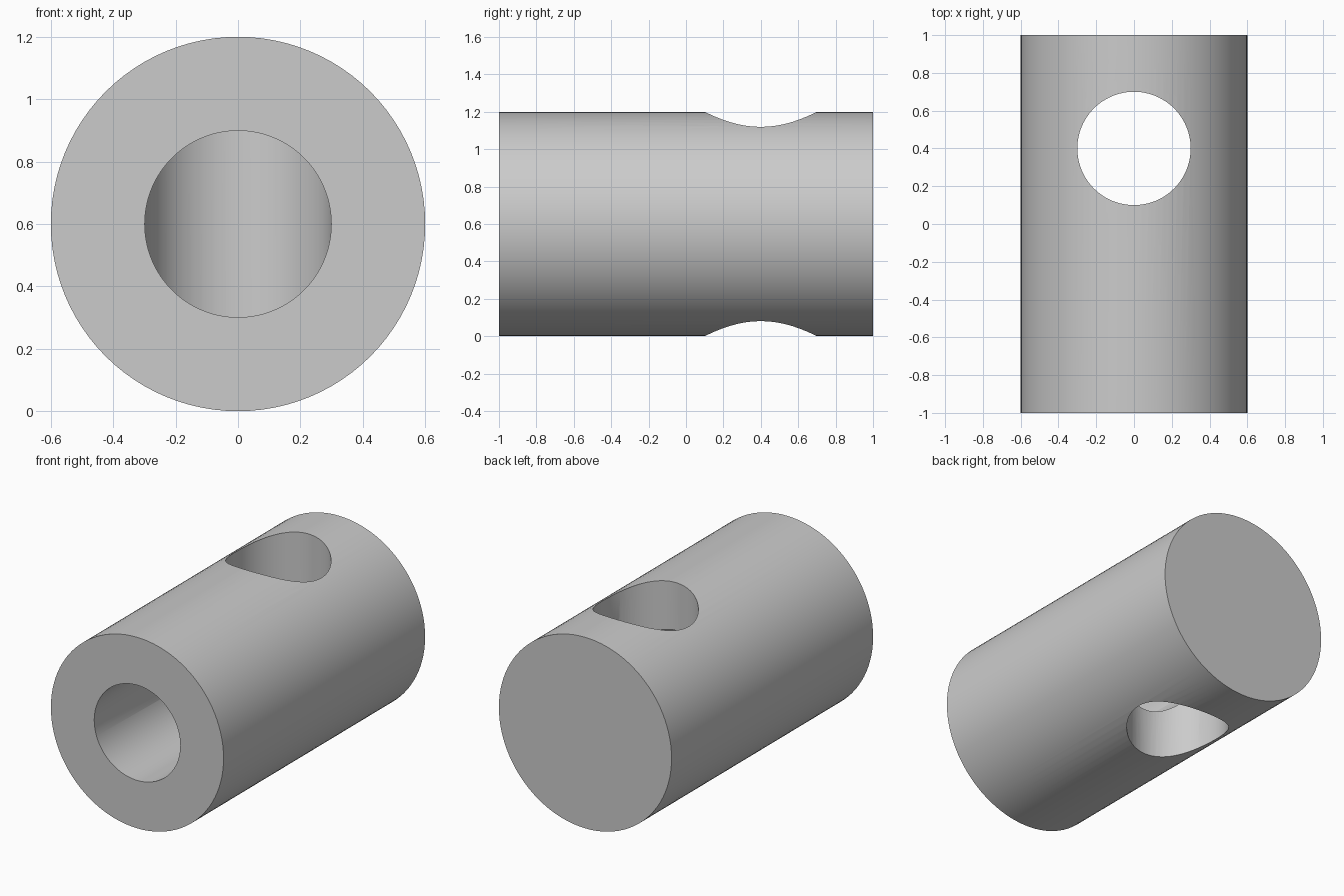
import bpy
from math import radians

RADIUS, BORE, CROSS_Y = 0.6, 0.3, 0.4
SIDES = 96

cube = bpy.data.objects.get("Cube")
if cube:
    bpy.data.objects.remove(cube, do_unlink=True)

# One grey metal colour
metal = bpy.data.materials.new("grey metal")
metal.use_nodes = True
grey = (0.6, 0.6, 0.6, 1)
metal.diffuse_color = grey
metal.node_tree.nodes["Principled BSDF"].inputs["Base Color"].default_value = grey


def cylinder(name, radius, length, location, along_y=False):
    bpy.ops.mesh.primitive_cylinder_add(
        vertices=SIDES, radius=radius, depth=length, location=location,
        rotation=(radians(90) if along_y else 0, 0, 0))
    obj = bpy.context.object
    obj.name = name
    obj.data.materials.append(metal)
    return obj


def cut(target, cutter):
    cutter.hide_render = True
    mod = target.modifiers.new("cut", 'BOOLEAN')
    mod.operation = 'DIFFERENCE'
    mod.solver = 'EXACT'
    mod.object = cutter
    bpy.context.view_layer.objects.active = target
    bpy.ops.object.modifier_apply(modifier=mod.name)
    bpy.data.objects.remove(cutter, do_unlink=True)


# Solid body lying along y
body = cylinder("barrel_body", RADIUS, 2, (0, 0, RADIUS), True)

# Vertical hole right through the body
cut(body, cylinder("cross_hole_cutter", BORE, 2, (0, CROSS_Y, RADIUS)))

# Bore from the front face, ending inside the cross hole;
# a hair narrower so its end lies wholly in the opening
start = -1.2
cut(body, cylinder("bore_cutter", BORE - 0.001, CROSS_Y - start,
                   (0, (CROSS_Y + start) / 2, RADIUS), True))

# Smooth walls with crisp rims
bpy.ops.object.select_all(action='DESELECT')
body.select_set(True)
bpy.context.view_layer.objects.active = body
bpy.ops.object.shade_smooth_by_angle(angle=radians(30))
